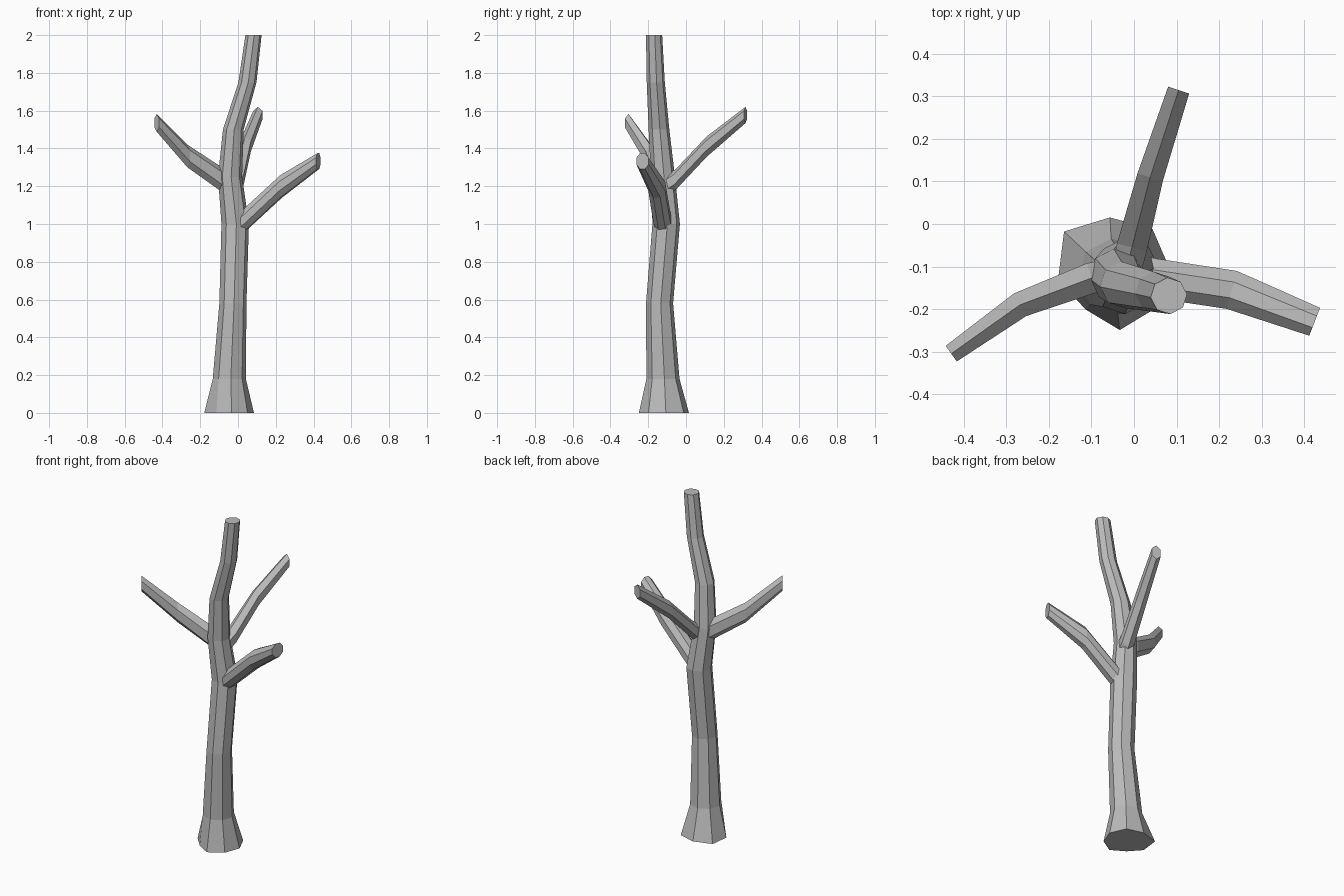
import bpy, bmesh, math
from mathutils import Vector

if "Cube" in bpy.data.objects:
    bpy.data.objects.remove(bpy.data.objects["Cube"])

bark = bpy.data.materials.new("grey bark")
bark.diffuse_color = (0.5, 0.5, 0.5, 1)
bark.use_nodes = True
bark.node_tree.nodes["Principled BSDF"].inputs["Base Color"].default_value = bark.diffuse_color


def loft(name, rings):
    """Skin a list of point rings into a closed, flat-shaded tube."""
    bm = bmesh.new()
    loops = [[bm.verts.new(p) for p in ring] for ring in rings]
    n = len(loops[0])
    for a, b in zip(loops, loops[1:]):
        for i in range(n):
            j = (i + 1) % n
            bm.faces.new((a[i], a[j], b[j], b[i]))
    bm.faces.new(loops[0][::-1])
    bm.faces.new(loops[-1])
    bmesh.ops.recalc_face_normals(bm, faces=bm.faces)
    me = bpy.data.meshes.new(name)
    bm.to_mesh(me)
    bm.free()
    me.materials.append(bark)
    ob = bpy.data.objects.new(name, me)
    bpy.context.collection.objects.link(ob)
    return ob


# trunk: horizontal eight-sided rings (x, y, z, radius)
PATH = [(-0.046, -0.122, 0.18, 0.088), (-0.027, -0.14, 0.58, 0.072),
        (-0.015, -0.105, 1.0, 0.073), (-0.042, -0.122, 1.25, 0.064),
        (-0.025, -0.143, 1.5, 0.055), (0.05, -0.16, 1.75, 0.048),
        (0.082, -0.169, 2.0, 0.043)]
ANG = [math.radians(5 + 45 * i) for i in range(8)]
# uneven root flare at the ground
FLARE = [0.13, 0.138, 0.134, 0.156, 0.134, 0.108, 0.132, 0.125]
rings = [[(-0.045 + r * math.cos(a), -0.118 + r * math.sin(a), 0)
          for a, r in zip(ANG, FLARE)]]
for x, y, z, r in PATH:
    rings.append([(x + r * math.cos(a), y + r * math.sin(a), z) for a in ANG])
loft("trunk", rings)


# branches: upright rings across the branch (x, y, z, half width, half height)
def branch(name, stations, sides):
    pts = [Vector(s[:3]) for s in stations]
    rings = []
    for k, s in enumerate(stations):
        d = pts[min(k + 1, len(pts) - 1)] - pts[max(k - 1, 0)]
        side = Vector((-d.y, d.x, 0)).normalized()
        ring = []
        for i in range(sides):
            a = 2 * math.pi * (i + 0.5) / sides
            ring.append(pts[k] + side * s[3] * math.cos(a)
                        + Vector((0, 0, s[4] * math.sin(a))))
        rings.append(ring)
    loft(name, rings)


branch("right_branch", [(0.0, -0.115, 0.985, 0.048, 0.062),
                        (0.045, -0.127, 1.03, 0.05, 0.066),
                        (0.23, -0.155, 1.2, 0.05, 0.064),
                        (0.425, -0.23, 1.333, 0.038, 0.045)], 8)
branch("left_branch", [(-0.04, -0.115, 1.2, 0.042, 0.06),
                       (-0.1, -0.127, 1.245, 0.042, 0.065),
                       (-0.268, -0.19, 1.36, 0.035, 0.06),
                       (-0.43, -0.305, 1.535, 0.026, 0.047)], 6)
branch("back_branch", [(-0.018, -0.11, 1.2, 0.04, 0.055),
                       (-0.005, -0.055, 1.235, 0.042, 0.055),
                       (0.038, 0.11, 1.41, 0.036, 0.054),
                       (0.105, 0.315, 1.577, 0.03, 0.043)], 6)
